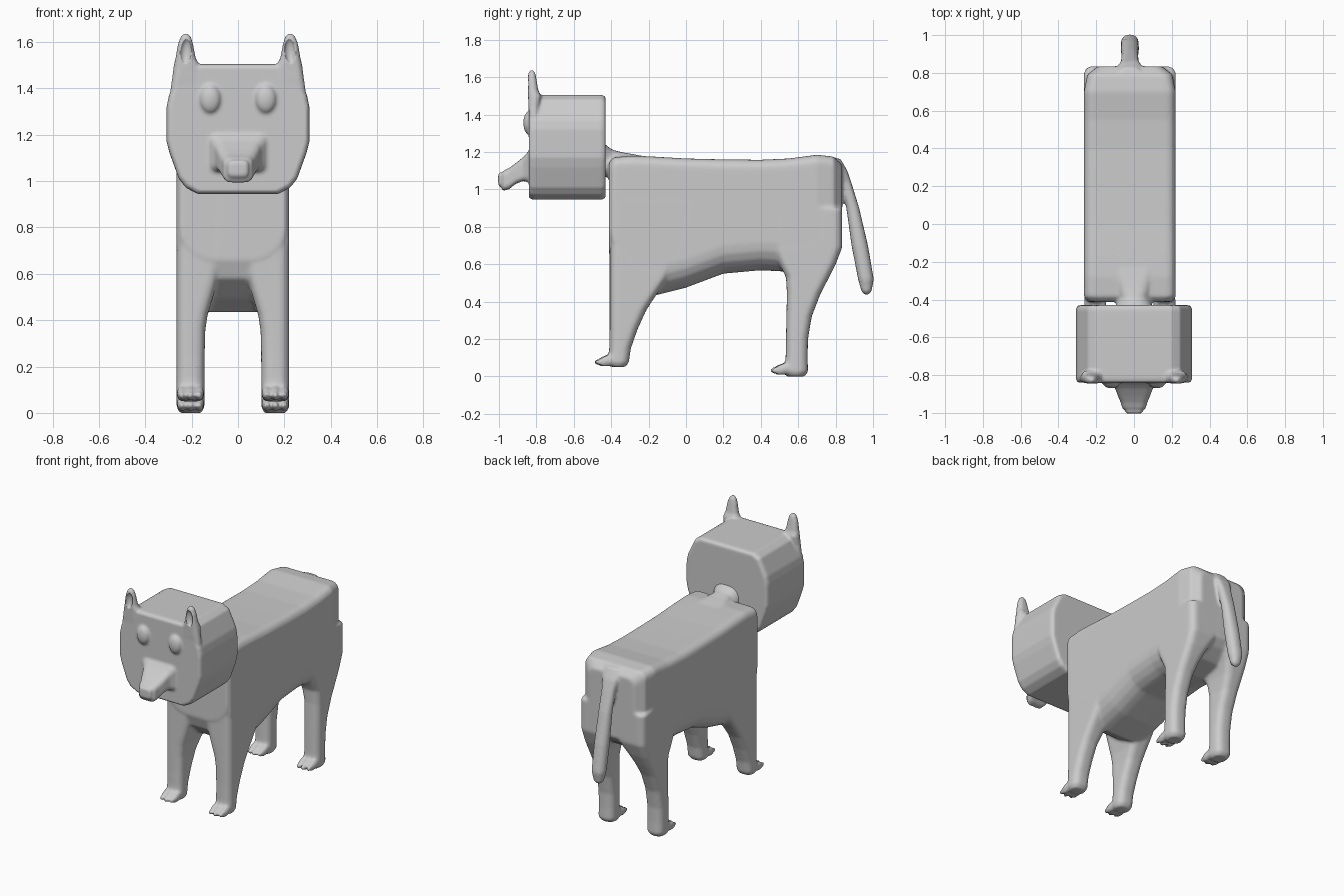
import bpy, bmesh, math
from mathutils import Matrix, Vector

if "Cube" in bpy.data.objects:
    bpy.data.objects.remove(bpy.data.objects["Cube"])

CX = -0.022  # the body sits slightly off the head's centre line


def rounded_rect(u0, u1, v0, v1, r_low, r_high=None):
    """Rounded rectangle outline; separate radii for low-v and high-v corners."""
    limit = 0.49 * min(u1 - u0, v1 - v0)
    lo = min(r_low, limit)
    hi = min(r_low if r_high is None else r_high, limit)
    pts = []
    for cu, cv, r, a0 in ((u1 - lo, v0 + lo, lo, -90), (u1 - hi, v1 - hi, hi, 0),
                          (u0 + hi, v1 - hi, hi, 90), (u0 + lo, v0 + lo, lo, 180)):
        for k in range(6):
            a = math.radians(a0 + 18 * k)
            pts.append((cu + r * math.cos(a), cv + r * math.sin(a)))
    return pts


def loft(bm, rings, axis):
    """Skin a list of (position, outline) rings along the y or z axis."""
    rows = []
    for t, pts in rings:
        rows.append([bm.verts.new((u, t, v) if axis == 'y' else (u, v, t)) for u, v in pts])
    faces = [bm.faces.new(rows[0]), bm.faces.new(rows[-1][::-1])]
    n = len(rows[0])
    for a, b in zip(rows, rows[1:]):
        for i in range(n):
            j = (i + 1) % n
            faces.append(bm.faces.new((a[j], a[i], b[i], b[j])))
    bmesh.ops.recalc_face_normals(bm, faces=faces)


def ellipsoid(bm, centre, radii, tilt_x=0.0, tilt_y=0.0):
    m = (Matrix.Translation(centre) @ Matrix.Rotation(tilt_y, 4, 'Y')
         @ Matrix.Rotation(tilt_x, 4, 'X') @ Matrix.Diagonal((*radii, 1)))
    bmesh.ops.create_uvsphere(bm, u_segments=24, v_segments=16, radius=1, matrix=m)


def finish(name, bm):
    me = bpy.data.meshes.new(name)
    bm.to_mesh(me)
    bm.free()
    me.polygons.foreach_set("use_smooth", [True] * len(me.polygons))
    ob = bpy.data.objects.new(name, me)
    bpy.context.scene.collection.objects.link(ob)
    return ob


def fuse(ob, voxel):
    m = ob.modifiers.new("fuse", 'REMESH')
    m.mode = 'VOXEL'
    m.voxel_size = voxel
    m.use_smooth_shade = True


def soften(ob, steps):
    m = ob.modifiers.new("soften", 'SMOOTH')
    m.factor = 0.5
    m.iterations = steps


# ---- body: torso, neck, legs, toes and tail fused together ----
bm = bmesh.new()

# torso: y, half width, bottom, top
torso = [(-0.412, .225, .66, 1.145), (-0.385, .243, .58, 1.172), (-0.28, .243, .49, 1.18),
         (-0.17, .243, .432, 1.175), (0.0, .243, .475, 1.165), (0.2, .243, .55, 1.16),
         (0.4, .243, .568, 1.158), (0.55, .243, .56, 1.165), (0.7, .243, .59, 1.185),
         (0.79, .225, .65, 1.175), (0.835, .17, .70, 1.13)]
loft(bm, [(y, rounded_rect(CX - w, CX + w, b, t, .15, .05)) for y, w, b, t in torso], 'y')

# neck: y, half width, bottom, top
neck = [(-0.455, .11, 1.06, 1.26), (-0.425, .09, 1.07, 1.235), (-0.395, .08, 1.07, 1.212),
        (-0.34, .10, 1.06, 1.198), (-0.15, .15, 1.06, 1.165)]
loft(bm, [(y, rounded_rect(-w, w, b, t, .07)) for y, w, b, t in neck], 'y')

# legs: z, front, back, inner edge distance from the body centre line
front_leg = [(.05, -.40, -.325, .135), (.075, -.418, -.306, .123), (.15, -.41, -.295, .123),
             (.25, -.408, -.26, .122), (.35, -.408, -.215, .12), (.42, -.408, -.17, .11),
             (.52, -.408, -.10, .08), (.7, -.408, 0.0, .03), (.95, -.408, .05, .02)]
back_leg = [(.0, .54, .635, .135), (.025, .525, .652, .123), (.1, .533, .65, .123),
            (.2, .535, .652, .123), (.32, .537, .672, .122), (.44, .54, .718, .12),
            (.53, .535, .765, .105), (.6, .50, .80, .08), (.69, .46, .835, .03), (.9, .45, .835, .02)]
for side in (-1, 1):
    for leg in (front_leg, back_leg):
        rings = []
        for z, y0, y1, inner in leg:
            xs = sorted((CX + side * inner, CX + side * (.230 if z < .06 and inner > .13 else .243)))
            rings.append((z, rounded_rect(*xs, y0, y1, .045)))
        loft(bm, rings, 'z')
    # three toes with a claw tip per foot
    for y, z in ((-.425, .085), (.515, .04)):
        for k in (-1, 0, 1):
            x = CX + side * .183 + k * .038
            reach = .008 if k == 0 else 0
            ellipsoid(bm, (x, y + .012 - reach, z), (.021, .058, .03), .25)
            ellipsoid(bm, (x, y - .036 - reach, z - .008), (.014, .024, .016))

# tail: z, half width, front, back
tail = [(.437, .014, .955, .978), (.455, .032, .938, .992), (.52, .047, .92, 1.004),
        (.7, .049, .885, .973), (.9, .045, .858, .926), (1.03, .048, .828, .886),
        (1.1, .062, .79, .862), (1.165, .065, .73, .825)]
loft(bm, [(z, rounded_rect(CX - w, CX + w, a, b, .05)) for z, w, a, b in tail], 'z')

body = finish("body", bm)
fuse(body, .0095)
soften(body, 5)

# ---- head: faceted block with ears, eyes and snout ----
bm = bmesh.new()
half = [(.175, .945), (.225, .972), (.255, 1.01), (.295, 1.12), (.308, 1.17), (.308, 1.32),
        (.298, 1.37), (.245, 1.48), (.2, 1.505)]
outline = half + [(-x, z) for x, z in reversed(half)]


def scaled(s):
    return [(x * s, 1.225 + (z - 1.225) * s) for x, z in outline]


loft(bm, [(-.84, scaled(.95)), (-.832, scaled(.985)), (-.815, scaled(1)),
          (-.455, scaled(1)), (-.438, scaled(.985)), (-.43, scaled(.95))], 'y')

# ears: z, inner x, outer x, front, back
ear = [(1.34, .17, .30, -.835, -.79), (1.44, .165, .285, -.842, -.785), (1.5, .165, .277, -.844, -.775),
       (1.53, .182, .27, -.846, -.79), (1.59, .193, .26, -.846, -.80),
       (1.62, .202, .249, -.843, -.805), (1.636, .215, .235, -.835, -.815)]
cut = bmesh.new()
for s in (-1, 1):
    loft(bm, [(z, rounded_rect(*sorted((s * a, s * b)), f, k, .03)) for z, a, b, f, k in ear], 'z')
    ellipsoid(cut, (s * .225, -.85, 1.56), (.025, .024, .055), 0, -s * .08)
    # eyes
    ellipsoid(bm, (s * .12, -.84, 1.355), (.046, .03, .062))

# snout: y, half width, bottom, top
snout = [(-.82, .145, 1.03, 1.215), (-.845, .122, 1.04, 1.2), (-.87, .10, 1.045, 1.172),
         (-.91, .085, 1.03, 1.14), (-.945, .07, 1.002, 1.115), (-.975, .062, .993, 1.1),
         (-.985, .05, 1.0, 1.09)]
loft(bm, [(y, rounded_rect(-w, w, b, t, .03, .03)) for y, w, b, t in snout], 'y')
# nose
loft(bm, [(y, rounded_rect(-w, w, 1.053 - h, 1.053 + h, .018))
          for y, w, h in ((-.96, .046, .037), (-.995, .046, .037), (-1.004, .038, .03))], 'y')

head = finish("head", bm)
fuse(head, .0075)

# hollows in the ears
cutter = finish("ear_hollow_cutter", cut)
cutter.hide_render = True
cutter.hide_viewport = True
m = head.modifiers.new("ear_hollows", 'BOOLEAN')
m.operation = 'DIFFERENCE'
m.object = cutter
soften(head, 4)
